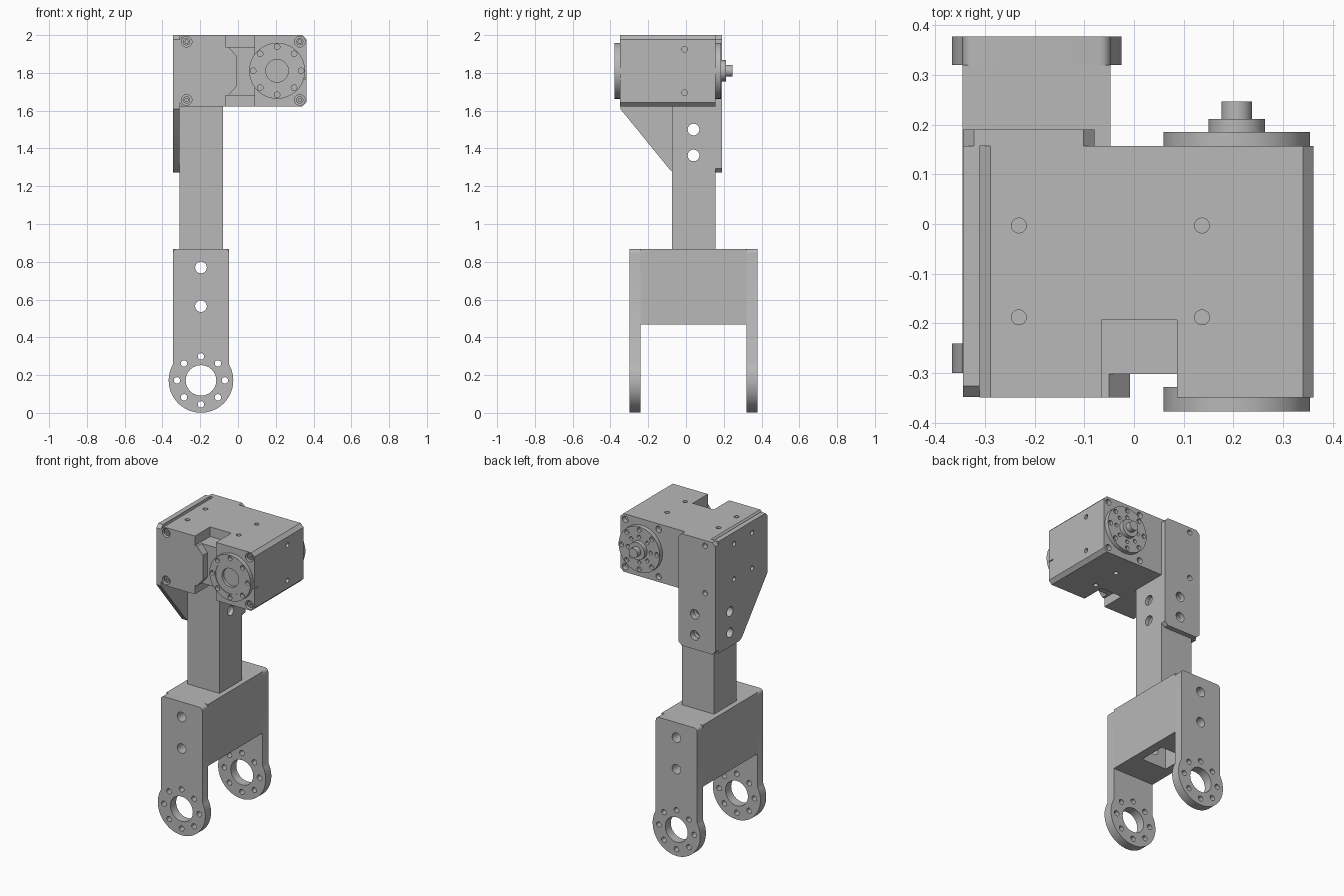
import bpy, bmesh
from math import pi, cos, sin, atan2, sqrt
from mathutils import Vector

cube = bpy.data.objects.get("Cube")
if cube:
    bpy.data.objects.remove(cube, do_unlink=True)

metal = bpy.data.materials.new("grey_metal")
metal.use_nodes = True
GREY = (0.48, 0.48, 0.48, 1)
metal.diffuse_color = GREY
metal.node_tree.nodes["Principled BSDF"].inputs["Base Color"].default_value = GREY


def place(axis, u, v, t):
    return Vector({"X": (t, u, v), "Y": (u, t, v), "Z": (u, v, t)}[axis])


def prism(name, axis, pts, lo, hi):
    """Extrude a closed profile along an axis."""
    bm = bmesh.new()
    face = bm.faces.new([bm.verts.new(place(axis, u, v, lo)) for u, v in pts])
    new = bmesh.ops.extrude_face_region(bm, geom=[face])["geom"]
    verts = [g for g in new if isinstance(g, bmesh.types.BMVert)]
    bmesh.ops.translate(bm, verts=verts, vec=place(axis, 0, 0, hi - lo))
    bmesh.ops.recalc_face_normals(bm, faces=bm.faces)
    mesh = bpy.data.meshes.new(name)
    bm.to_mesh(mesh)
    bm.free()
    mesh.materials.append(metal)
    obj = bpy.data.objects.new(name, mesh)
    bpy.context.collection.objects.link(obj)
    return obj


def arc(cx, cz, r, a, b, n):
    return [(cx + r * cos(a + (b - a) * i / n), cz + r * sin(a + (b - a) * i / n))
            for i in range(n + 1)]


def rod(name, axis, c, r, lo, hi, n=24):
    return prism(name, axis, arc(*c, r, 0, 2 * pi, n)[:-1], lo, hi)


def rect(u0, u1, v0, v1):
    return [(u0, v0), (u1, v0), (u1, v1), (u0, v1)]


def hole(axis, c, r, lo, hi):
    return rod("cutter", axis, c, r, lo, hi)


def slot(axis, pts, lo, hi):
    return prism("cutter", axis, pts, lo, hi)


def ring(axis, c, radius, r, lo, hi):
    """Eight holes on a bolt circle."""
    return [hole(axis, p, r, lo, hi) for p in arc(*c, radius, 0, 2 * pi, 8)[:-1]]


def finish(obj, cutters=()):
    """Cut the openings, bake the result and shade it."""
    for c in cutters:
        m = obj.modifiers.new("cut", "BOOLEAN")
        m.object, m.operation, m.solver = c, "DIFFERENCE", "EXACT"
    if cutters:
        graph = bpy.context.evaluated_depsgraph_get()
        mesh = bpy.data.meshes.new_from_object(obj.evaluated_get(graph))
        obj.modifiers.clear()
        obj.data = mesh
        for c in cutters:
            bpy.data.objects.remove(c, do_unlink=True)
    bpy.ops.object.select_all(action="DESELECT")
    obj.select_set(True)
    bpy.context.view_layer.objects.active = obj
    bpy.ops.object.shade_smooth_by_angle(angle=0.5)


# Fork: two ring-ended arms joined by a drilled block
CX, CY = -0.196, 0.04
HALF, R, EYE = 0.149, 0.171, (CX, 0.172)
BOLTS = (0.77, 0.565)
a = atan2(sqrt(R * R - HALF * HALF), HALF)
arm = arc(*EYE, R, a, -pi - a, 48)
arm += arc(CX - HALF + 0.022, 0.846, 0.022, pi, pi / 2, 5)
arm += arc(CX + HALF - 0.022, 0.846, 0.022, pi / 2, 0, 5)
for name, lo, hi in (("fork_arm_front", -0.30, -0.241), ("fork_arm_back", 0.32, 0.378)):
    cuts = [hole("Y", EYE, 0.081, lo - 0.1, hi + 0.1)]
    cuts += ring("Y", EYE, 0.127, 0.017, lo - 0.1, hi + 0.1)
    cuts += [hole("Y", (CX, z), 0.031, lo - 0.1, hi + 0.1) for z in BOLTS]
    finish(prism(name, "Y", arm, lo, hi), cuts)

block = prism("fork_block", "X", rect(-0.241, 0.32, 0.468, 0.868), CX - HALF, CX + HALF)
bore = rect(CX - 0.09, CX + 0.09, CY - 0.09, CY + 0.09)
finish(block, [slot("Z", bore, 0.4, 0.95)]
       + [hole("Y", (CX, z), 0.031, -0.4, 0.5) for z in BOLTS])

# Square tube
JOINT = (1.5, 1.363)
tube = prism("square_tube", "Z", rect(-0.311, -0.08, -0.075, 0.155), 0.868, 1.622)
finish(tube, [slot("Z", bore, 0.8, 1.7)]
       + [hole("X", (CY, z), 0.031, -0.5, 0.1) for z in JOINT]
       + [hole("Y", (CX, z), 0.031, 0.1, 0.3) for z in JOINT])

# Angle bracket: side plate and back plate
BOT, TOP, C = 1.622, 2.0, 0.022
SIDE_Z = (1.925, 1.695)
side = [(-0.348, 1.61), (-0.085, 1.287), (-0.06, 1.272), (0.157, 1.272),
        (0.157, TOP), (-0.348 + C, TOP), (-0.348, TOP - C)]
finish(prism("bracket_side_plate", "X", side, -0.344, -0.311),
       [hole("X", (CY, z), 0.031, -0.5, -0.2) for z in JOINT]
       + [hole("X", (y, z), 0.015, -0.5, -0.2) for y in (-0.003, -0.188) for z in SIDE_Z])
back = [(-0.344 + C, 1.272), (-0.08 - C, 1.272), (-0.08, 1.272 + C), (-0.08, TOP - C),
        (-0.08 - C, TOP), (-0.344 + C, TOP), (-0.344, TOP - C), (-0.344, 1.272 + C)]
finish(prism("bracket_back_plate", "Y", back, 0.157, 0.19),
       [hole("Y", (CX, z), 0.031, 0.1, 0.3) for z in JOINT]
       + [hole("Y", (-0.27, z), 0.017, 0.1, 0.3) for z in (1.965, 1.657)])

# Actuator body: chamfered box with front notch and screw holes
FRONT, REAR = -0.35, 0.157
AX = (0.207, 1.811)
body = [(-0.311 + C, BOT), (0.362 - C, BOT), (0.362, BOT + C), (0.362, TOP - C),
        (0.362 - C, TOP), (-0.311 + C, TOP), (-0.311, TOP - C), (-0.311, BOT + C)]
CORNERS = [(x, z) for x in (-0.272, 0.327) for z in (1.965, 1.657)]
BACK_CORNERS = [(x, z) for x in (0.087, 0.327) for z in (1.965, 1.657)]
cuts = [slot("Z", rect(-0.065, 0.087, -0.5, -0.193), 1.5, 2.1)]
cuts += [hole("Y", c, 0.028, FRONT - 0.1, FRONT + 0.03) for c in CORNERS]
cuts += [hole("Y", c, 0.02, REAR - 0.03, REAR + 0.1) for c in BACK_CORNERS]
for x in (-0.232, 0.137):
    for y in (-0.003, -0.188):
        cuts += [hole("Z", (x, y), 0.015, 1.95, 2.1), hole("Z", (x, y), 0.015, 1.5, 1.67)]
cuts += [hole("X", (-0.008, z), 0.015, 0.31, 0.5) for z in SIDE_Z]
cuts.append(slot("X", rect(-0.4, -0.31, 1.766, 1.772), 0.355, 0.4))
finish(prism("actuator_body", "Y", body, FRONT, REAR), cuts)

# Core block inside the notch, and the cover lip in front of it
finish(prism("notch_core", "Y", rect(-0.065, 0.087, 1.68, 1.938), -0.302, -0.193))
lip = [(-0.065, 1.68), (-0.05, 1.68), (-0.008, 1.73), (-0.008, 1.89),
       (-0.05, 1.938), (-0.065, 1.938)]
finish(prism("cover_lip", "Y", lip, FRONT, -0.302))

# Corner screws
for i, c in enumerate(CORNERS):
    finish(rod(f"corner_screw_{i + 1}", "Y", c, 0.019, FRONT + 0.008, FRONT + 0.031),
           [rod("cutter", "Y", c, 0.01, FRONT - 0.1, FRONT + 0.02, 6)])

# Front idler disc with stepped centre
finish(rod("front_disc", "Y", AX, 0.148, -0.378, -0.328, 64),
       ring("Y", AX, 0.127, 0.015, -0.5, -0.355)
       + [rod("cutter", "Y", AX, 0.105, -0.5, -0.374, 48),
          rod("cutter", "Y", AX, 0.06, -0.5, -0.355, 48)])

# Rear output disc, hub and shaft
finish(rod("rear_disc", "Y", AX, 0.148, REAR, 0.185, 64),
       ring("Y", AX, 0.127, 0.015, 0.165, 0.3) + ring("Y", AX, 0.082, 0.012, 0.165, 0.3))
finish(rod("rear_hub", "Y", AX, 0.057, 0.185, 0.212, 48))
finish(rod("rear_shaft", "Y", AX, 0.031, 0.212, 0.247, 32))
